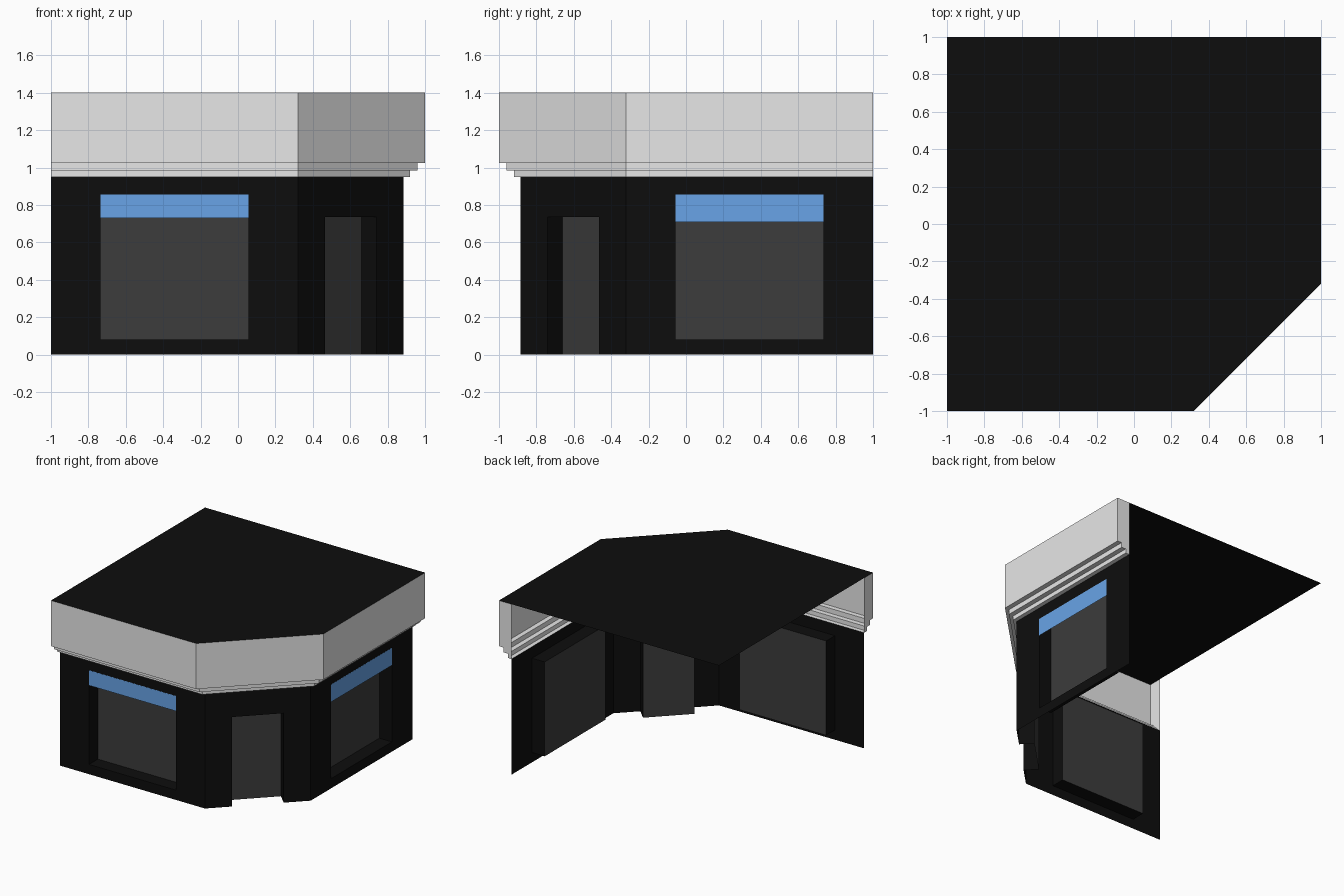
import bpy
import bmesh
from mathutils import Vector

cube = bpy.data.objects.get("Cube")
if cube:
    bpy.data.objects.remove(cube, do_unlink=True)


def material(name, colour):
    mat = bpy.data.materials.new(name)
    mat.use_nodes = True
    mat.diffuse_color = (*colour, 1)
    mat.node_tree.nodes["Principled BSDF"].inputs["Base Color"].default_value = (*colour, 1)
    return mat


black = material("black wall", (0.004, 0.004, 0.004))
white = material("pale cornice", (0.8, 0.8, 0.8))
glass = material("dark glass", (0.045, 0.045, 0.045))
blue = material("blue sign", (0.145, 0.39, 0.84))

WALL, CORNER = 0.885, 0.32
WALL_TOP, ROOF = 0.95, 1.4
DEPTH = 0.115


def outline(d):
    """Street-side plan of the building at distance d from the centre."""
    return [Vector(p) for p in ((-1, -d), (CORNER, -d), (d, -CORNER), (d, 1))]


def build(name, polygons, mat):
    bm = bmesh.new()
    for poly in polygons:
        bm.faces.new([bm.verts.new(p) for p in poly])
    bmesh.ops.remove_doubles(bm, verts=bm.verts, dist=0.0001)
    mesh = bpy.data.meshes.new(name)
    bm.to_mesh(mesh)
    bm.free()
    mesh.materials.append(mat)
    obj = bpy.data.objects.new(name, mesh)
    bpy.context.collection.objects.link(obj)
    return obj


def storefront(name, start, end, u0, u1, z0, z1, sign_z=None):
    """Wall sheet with a recessed pane between u0 and u1, and an optional sign."""
    along = (end - start).normalized()
    out = Vector((along.y, -along.x))
    length = (end - start).length

    def pt(u, z, d=0.0):
        p = start + along * u + out * d
        return (p.x, p.y, z)

    def rect(a, b, low, high, d=0.0):
        return [pt(a, low, d), pt(b, low, d), pt(b, high, d), pt(a, high, d)]

    # Wall around the opening
    faces = [rect(0, u0, 0, WALL_TOP), rect(u1, length, 0, WALL_TOP),
             rect(u0, u1, z1, WALL_TOP)]
    if z0 > 0:
        faces.append(rect(u0, u1, 0, z0))
    # Sides of the recess; a door has no sill
    rim = [(u0, z0), (u0, z1), (u1, z1), (u1, z0)]
    if z0 > 0:
        rim.append(rim[0])
    for a, b in zip(rim, rim[1:]):
        faces.append([pt(*a), pt(*b), pt(*b, -DEPTH), pt(*a, -DEPTH)])
    build(name + "_wall", faces, black)
    build(name + "_pane", [rect(u0, u1, z0, z1, -DEPTH)], glass)
    # Sign across the top of the opening
    if sign_z:
        build(name + "_sign", [rect(u0, u1, sign_z, z1, 0.001)], blue)


# Walls with two shop windows and a corner door
a, b, c, d = outline(WALL)
storefront("front", a, b, 0.265, 1.055, 0.08, 0.855, 0.73)
mid = (c - b).length / 2
storefront("corner_door", b, c, mid - 0.195, mid + 0.195, 0, 0.735)
storefront("side", c, d, 0.265, 1.055, 0.08, 0.855, 0.71)

# Stepped cornice following the street side
profile = [(WALL, WALL_TOP), (0.92, WALL_TOP), (0.92, 0.985), (0.96, 0.985),
           (0.96, 1.025), (1, 1.025), (1, ROOF)]
rings = [[(p.x, p.y, z) for p in outline(r)] for r, z in profile]
faces = []
for low, high in zip(rings, rings[1:]):
    for i in range(3):
        faces.append([low[i], low[i + 1], high[i + 1], high[i]])
# End caps of the cornice
back_cap = [ring[3] for ring in rings] + [(WALL, 1, ROOF)]
left_cap = [ring[0] for ring in rings] + [(-1, -WALL, ROOF)]
faces += [back_cap, left_cap[::-1]]
build("cornice", faces, white)

# Flat roof
build("roof", [[(p.x, p.y, ROOF) for p in outline(1)] + [(-1, 1, ROOF)]], black)
